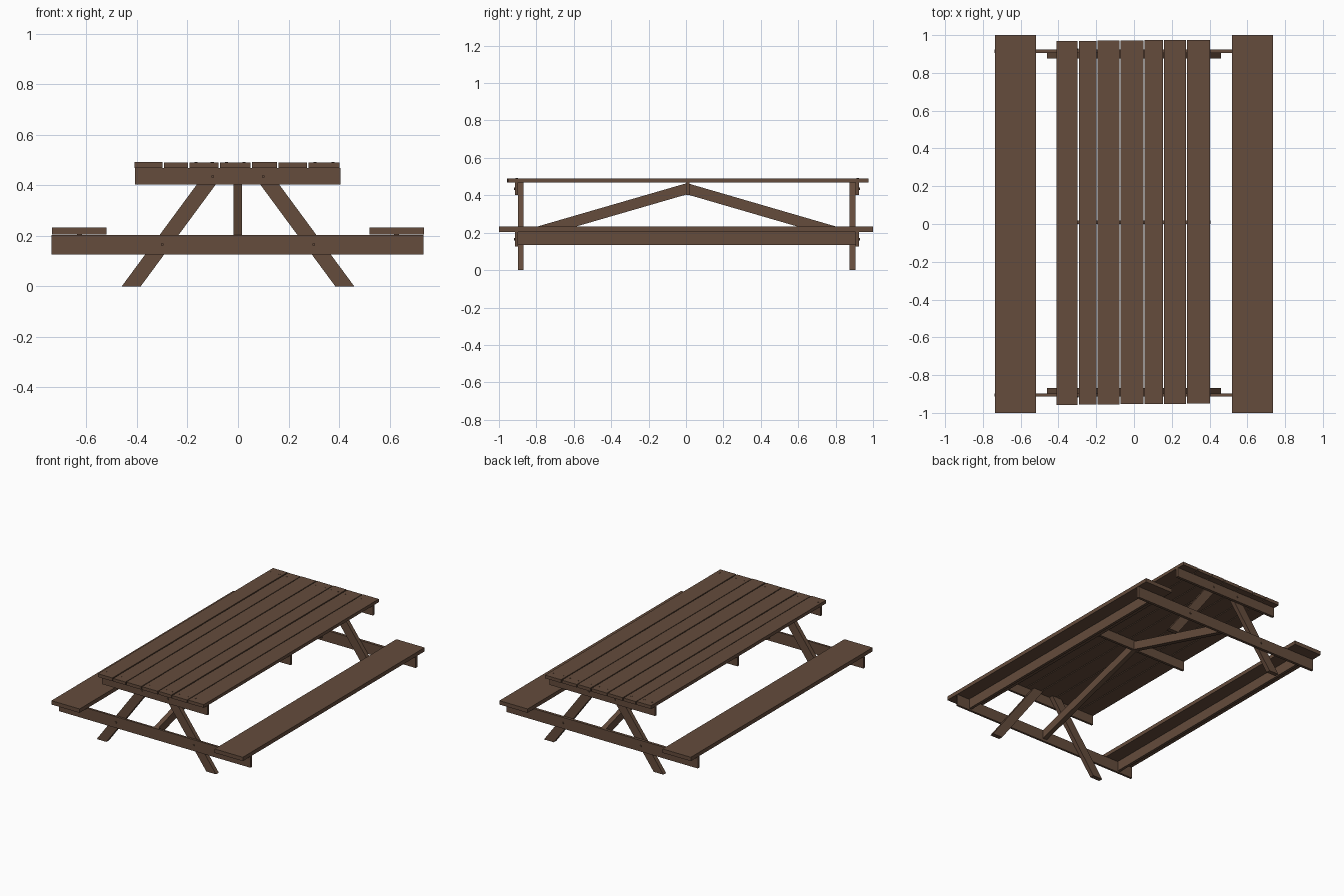
import bpy, bmesh, math

if "Cube" in bpy.data.objects:
    bpy.data.objects.remove(bpy.data.objects["Cube"])

wood = bpy.data.materials.new("brown wood")
wood.diffuse_color = (0.128, 0.072, 0.045, 1)
wood.use_nodes = True
wood.node_tree.nodes["Principled BSDF"].inputs["Base Color"].default_value = wood.diffuse_color


def finish(name, bm):
    bmesh.ops.recalc_face_normals(bm, faces=bm.faces)
    me = bpy.data.meshes.new(name)
    bm.to_mesh(me)
    bm.free()
    me.materials.append(wood)
    ob = bpy.data.objects.new(name, me)
    bpy.context.collection.objects.link(ob)
    return ob


def prism(name, profile, offset, to3d):
    """Extrude a 2D profile between the two offsets along the remaining axis."""
    bm = bmesh.new()
    a, b = [[bm.verts.new(to3d(u, v, o)) for u, v in profile] for o in offset]
    n = len(profile)
    bm.faces.new(a)
    bm.faces.new(b[::-1])
    for i in range(n):
        j = (i + 1) % n
        bm.faces.new((a[i], b[i], b[j], a[j]))
    return finish(name, bm)


def board(name, x, y, z):
    prof = [(x[0], z[0]), (x[1], z[0]), (x[1], z[1]), (x[0], z[1])]
    return prism(name, prof, y, lambda u, v, o: (u, o, v))


def bolt(name, x, y, z, axis, depth):
    bm = bmesh.new()
    bmesh.ops.create_cone(bm, cap_ends=True, segments=8, radius1=0.006,
                          radius2=0.006, depth=depth)
    ob = finish(name, bm)
    ob.location = (x, y, z)
    if axis == 'Y':
        ob.rotation_euler = (math.pi / 2, 0, 0)


# table top planks
edges = [-0.412, -0.295, -0.195, -0.074, 0.052, 0.157, 0.277, 0.405]
tops = [0.491, 0.489, 0.49, 0.49, 0.491, 0.489, 0.49]
for i, top in enumerate(tops):
    x0, x1 = edges[i] + 0.003, edges[i + 1] - 0.003
    s = 0.001 * i
    board("top_plank", (x0, x1), (-0.957 + s, 0.969 + s), (0.468, top))
    # bolt heads in the plank ends
    for y in (-0.905, 0.918):
        for x in (x0 + 0.025, x1 - 0.025):
            bolt("plank_bolt", x, y, top - 0.001, 'Z', 0.004)

# middle cleat under the top
board("middle_cleat", (-0.408, 0.405), (0.0, 0.018), (0.402, 0.468))

# trestle at each end: cleat, crossbeam, two slanted legs, bolts
for end, leg_y, beam_y in (("front", (-0.898, -0.868), (-0.913, -0.898)),
                           ("back", (0.875, 0.905), (0.905, 0.924))):
    board(end + "_cleat", (-0.408, 0.405), beam_y, (0.402, 0.468))
    board(end + "_crossbeam", (-0.738, 0.735), beam_y, (0.125, 0.203))
    face = beam_y[0] if end == "front" else beam_y[1]
    for s in (-1, 1):
        prof = [(s * 0.46, 0), (s * 0.385, 0), (s * 0.04, 0.468), (s * 0.115, 0.468)]
        prism(end + "_leg", prof, leg_y, lambda u, v, o: (u, o, v))
        for x, z in ((0.1, 0.435), (0.3, 0.165)):
            bolt(end + "_bolt", s * x, face, z, 'Y', 0.012)

# seats with a stiffening rail below
for s, side in ((-1, "left"), (1, "right")):
    xs = sorted((s * 0.52, s * 0.737))
    board(side + "_seat", xs, (-1, 1), (0.205, 0.232))
    xs = sorted((s * 0.618, s * 0.637))
    board(side + "_seat_rail", xs, (-0.898, 0.905), (0.135, 0.207))

# diagonal braces from the middle cleat down to the crossbeams
for s, end in ((-1, "front"), (1, "back")):
    d = 0.898 if s < 0 else 0.905
    prof = [(0.005, 0.465), (0.005, 0.405), (s * d, 0.143), (s * d, 0.203)]
    prism(end + "_brace", prof, (-0.018, 0.016), lambda u, v, o: (o, u, v))
